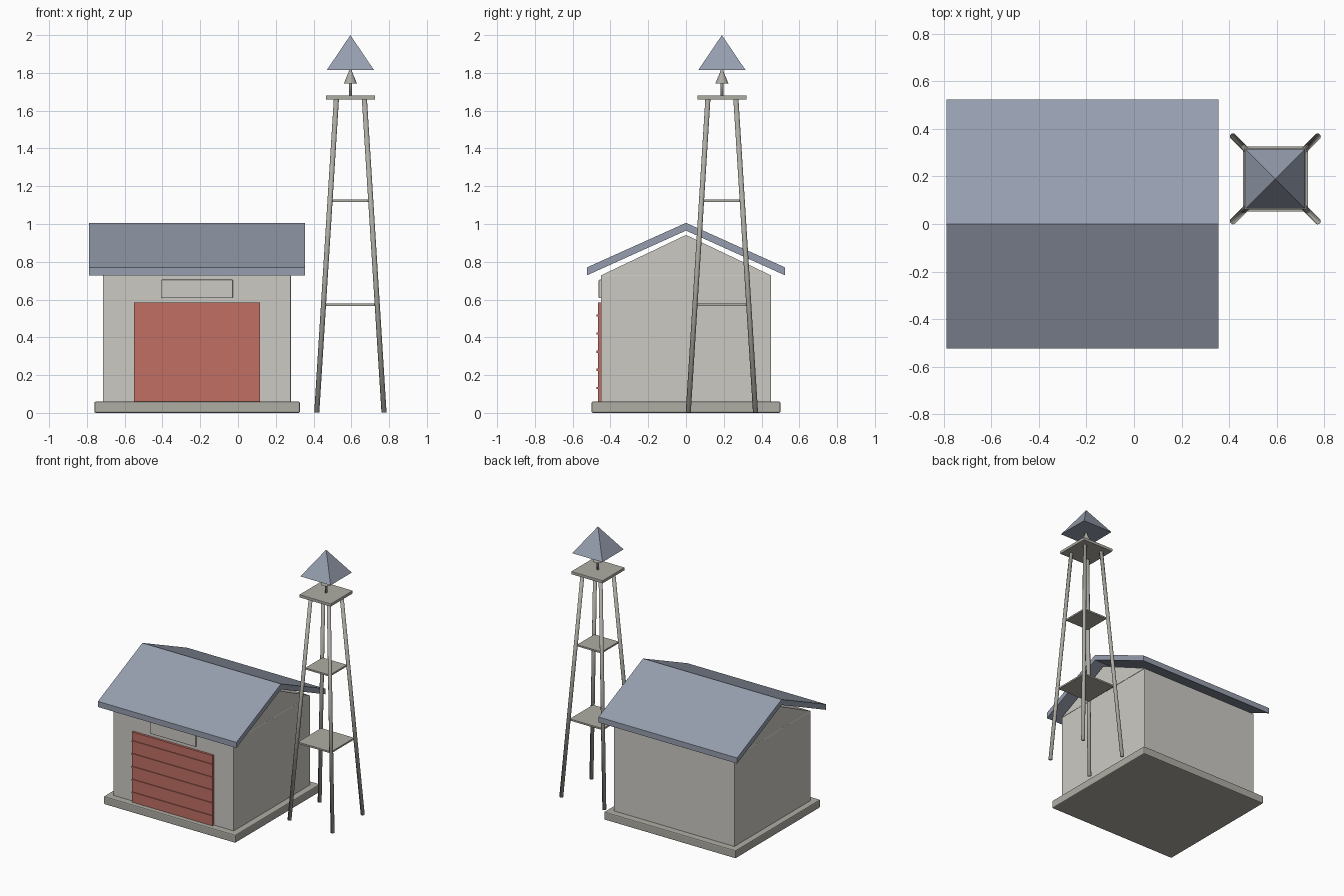
import bpy, bmesh, math
from mathutils import Vector

if "Cube" in bpy.data.objects:
    bpy.data.objects.remove(bpy.data.objects["Cube"])


def material(name, r, g, b):
    lin = lambda c: ((c / 255 + 0.055) / 1.055) ** 2.4
    m = bpy.data.materials.new(name)
    m.diffuse_color = (lin(r), lin(g), lin(b), 1)
    m.use_nodes = True
    m.node_tree.nodes["Principled BSDF"].inputs["Base Color"].default_value = m.diffuse_color
    return m


WALL = material("pale_plaster", 204, 202, 195)
GREY = material("concrete_grey", 174, 172, 164)
RED = material("door_red", 193, 110, 100)
ROOF = material("slate_blue", 150, 158, 174)


def finish(name, bm, mat, smooth=False):
    bmesh.ops.recalc_face_normals(bm, faces=bm.faces[:])
    for f in bm.faces:
        f.smooth = smooth
    me = bpy.data.meshes.new(name)
    bm.to_mesh(me)
    bm.free()
    me.materials.append(mat)
    ob = bpy.data.objects.new(name, me)
    bpy.context.collection.objects.link(ob)
    return ob


def box(name, mat, x, y, z, bevel=0):
    """Box from (min, max) ranges, with optional softened edges."""
    bm = bmesh.new()
    bmesh.ops.create_cube(bm, size=1)
    for v in bm.verts:
        v.co = [r[0] if c < 0 else r[1] for c, r in zip(v.co, (x, y, z))]
    if bevel:
        bmesh.ops.bevel(bm, geom=bm.edges[:], offset=bevel, segments=2,
                        profile=0.5, affect='EDGES')
    return finish(name, bm, mat)


def prism(name, mat, profile, x0, x1):
    """Extrude a (y, z) profile along x."""
    bm = bmesh.new()
    face = bm.faces.new([bm.verts.new((x0, y, z)) for y, z in profile])
    ext = bmesh.ops.extrude_face_region(bm, geom=[face])
    moved = [g for g in ext["geom"] if isinstance(g, bmesh.types.BMVert)]
    bmesh.ops.translate(bm, verts=moved, vec=(x1 - x0, 0, 0))
    return finish(name, bm, mat)


def rod(name, mat, a, b, r0, r1, sides=12, smooth=True, turn=0):
    """Cylinder or cone from point a to point b."""
    a, b = Vector(a), Vector(b)
    bm = bmesh.new()
    bmesh.ops.create_cone(bm, cap_ends=True, segments=sides, radius1=r0,
                          radius2=r1, depth=(b - a).length)
    q = Vector((0, 0, 1)).rotation_difference(b - a)
    c, s = math.cos(turn), math.sin(turn)
    for v in bm.verts:
        p = Vector((v.co.x * c - v.co.y * s, v.co.x * s + v.co.y * c, v.co.z))
        v.co = q @ p + (a + b) / 2
    bmesh.ops.remove_doubles(bm, verts=bm.verts[:], dist=1e-5)
    return finish(name, bm, mat, smooth)


# Building: base slab, walls, gable
box("base_slab", GREY, (-0.76, 0.328), (-0.5, 0.5), (0, 0.06), 0.007)
box("walls", WALL, (-0.715, 0.28), (-0.45, 0.45), (0.055, 0.728), 0.004)
prism("gable", WALL, [(-0.45, 0.728), (0.45, 0.728), (0, 0.942)], -0.715, 0.28)

# Roof: two sloping panels joined at the ridge
prism("roof", ROOF, [(-0.525, 0.728), (-0.525, 0.77), (0, 1.006), (0.525, 0.77),
                     (0.525, 0.728), (0, 0.965)], -0.79, 0.355)

# Shutter door with raised slats, and blank panel above it
box("shutter_door", RED, (-0.55, 0.117), (-0.467, -0.44), (0.06, 0.584))
for i in range(5):
    z = 0.132 + 0.096 * i
    box(f"door_slat_{i + 1}", RED, (-0.549, 0.116), (-0.473, -0.46),
        (z - 0.006, z + 0.006))
box("panel_above_door", WALL, (-0.405, -0.027), (-0.462, -0.44), (0.608, 0.705), 0.004)

# Tower: leaning legs
CX, CY = 0.595, 0.19
for sx in (-1, 1):
    for sy in (-1, 1):
        rod(f"tower_leg_{'left' if sx < 0 else 'right'}_{'front' if sy < 0 else 'back'}",
            GREY, (CX + sx * 0.178, CY + sy * 0.178, 0.002),
            (CX + sx * 0.074, CY + sy * 0.074, 1.665), 0.0135, 0.0135)

# Tower decks and top platform
for name, h, z0, z1, bev in (("lower_deck", 0.137, 0.567, 0.579, 0),
                             ("middle_deck", 0.101, 1.117, 1.129, 0),
                             ("top_platform", 0.13, 1.658, 1.68, 0.003)):
    box(name, GREY, (CX - h, CX + h), (CY - h, CY + h), (z0, z1), bev)

# Bell on its post, under a pyramid roof
rod("bell_post", GREY, (CX, CY, 1.675), (CX, CY, 1.83), 0.008, 0.008)
bell = rod("bell", GREY, (CX, CY, 1.743), (CX, CY, 1.808), 0.035, 0.008, 16, False)
rod("tower_roof", ROOF, (CX, CY, 1.815), (CX, CY, 2.0),
    0.125 * math.sqrt(2), 0, 4, False, math.pi / 4)
